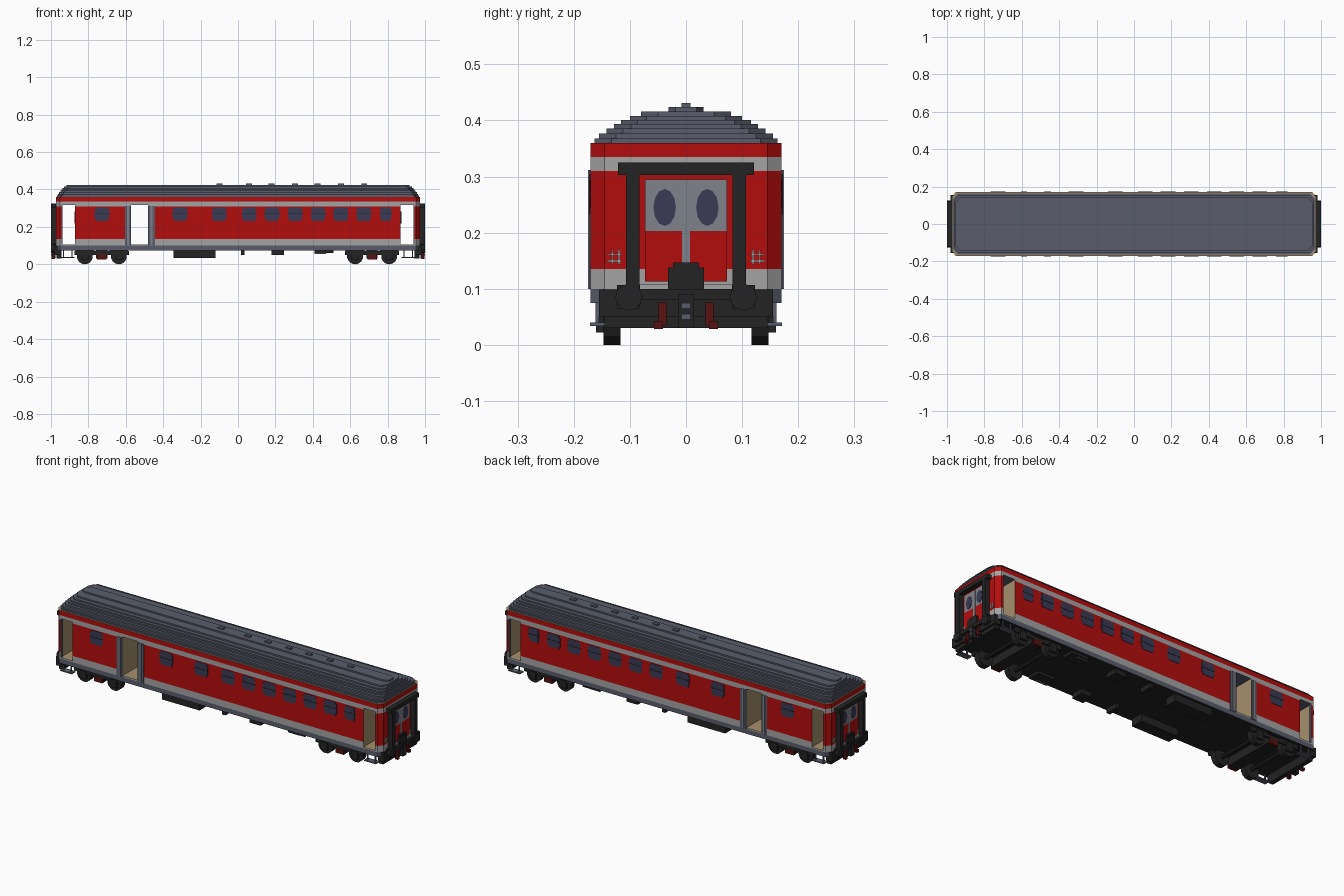
import bpy, bmesh
from math import pi
from mathutils import Matrix, Vector

cube = bpy.data.objects.get("Cube")
if cube:
    bpy.data.objects.remove(cube, do_unlink=True)


def material(name, r, g, b):
    m = bpy.data.materials.new(name)
    m.use_nodes = True
    m.diffuse_color = (r, g, b, 1)
    bsdf = next(n for n in m.node_tree.nodes if n.type == 'BSDF_PRINCIPLED')
    bsdf.inputs["Base Color"].default_value = (r, g, b, 1)
    return m


RED = material("red paint", 0.45, 0.004, 0.004)
LIGHT = material("light grey paint", 0.37, 0.37, 0.37)
SLATE = material("slate grey", 0.10, 0.11, 0.15)
BLACK = material("black iron", 0.017, 0.017, 0.018)
GLASS = material("dark glass", 0.042, 0.042, 0.09)
TAN = material("tan interior", 0.38, 0.28, 0.155)
DOOR = material("door grey", 0.21, 0.225, 0.255)
BROWN = material("dark red iron", 0.10, 0.006, 0.006)


def finish(name, bm, mats, rule=None):
    bmesh.ops.recalc_face_normals(bm, faces=bm.faces)
    bm.normal_update()
    if rule:
        for f in bm.faces:
            f.material_index = mats.index(rule(f.calc_center_median(), f.normal))
    me = bpy.data.meshes.new(name)
    bm.to_mesh(me)
    bm.free()
    for m in mats:
        me.materials.append(m)
    ob = bpy.data.objects.new(name, me)
    bpy.context.collection.objects.link(ob)
    return ob


def box(name, x, y, z, mat):
    """Box from three (low, high) ranges."""
    bm = bmesh.new()
    spans = [sorted(s) for s in (x, y, z)]
    mid = Vector([(a + b) / 2 for a, b in spans])
    size = [b - a for a, b in spans]
    bmesh.ops.create_cube(bm, size=1, matrix=Matrix.Translation(mid) @ Matrix.Diagonal(size + [1]))
    return finish(name, bm, [mat])


def cylinder(name, at, radius, depth, axis, mat, sides=12, stretch=1):
    bm = bmesh.new()
    turn = Matrix.Rotation(pi / 2, 4, axis)
    squash = Matrix.Diagonal((1, 1, stretch, 1))
    bmesh.ops.create_cone(bm, cap_ends=True, segments=sides, radius1=radius, radius2=radius,
                          depth=depth, matrix=Matrix.Translation(at) @ squash @ turn)
    return finish(name, bm, [mat])


def prism(name, outline, z, mats, rule=None, cuts=()):
    """Upright prism on a plan outline, sliced level at the cut heights."""
    bm = bmesh.new()
    face = bm.faces.new([bm.verts.new((px, py, z[0])) for px, py in outline])
    up = bmesh.ops.extrude_face_region(bm, geom=[face])
    bmesh.ops.translate(bm, vec=(0, 0, z[1] - z[0]),
                        verts=[v for v in up["geom"] if isinstance(v, bmesh.types.BMVert)])
    for c in cuts:
        bmesh.ops.bisect_plane(bm, geom=bm.verts[:] + bm.edges[:] + bm.faces[:],
                               plane_co=(0, 0, c), plane_no=(0, 0, 1))
    return finish(name, bm, mats, rule)


def octagon(hx, hy, cx, cy):
    quarter = [(hx, hy - cy), (hx - cx, hy)]
    right = [(a, -b) for a, b in reversed(quarter)] + quarter
    return right + [(-a, -b) for a, b in right]


# Livery rule: level bands outside, tan inside the vestibules
LIVERY = [RED, LIGHT, SLATE, BLACK, TAN]
BANDS = (0.1, 0.135, 0.31, 0.335)


def livery(c, n):
    if n.z < -0.5:
        return BLACK if c.z < 0.2 else SLATE
    if n.z > 0.5 or (abs(n.x) > 0.9 and abs(c.x) < 0.96):
        return TAN
    if c.z < BANDS[0]:
        return SLATE
    if c.z < BANDS[1] or BANDS[2] < c.z < BANDS[3]:
        return LIGHT
    return RED


# Body shell: floor, cornice and the closed sections between open doorways
L, W = 0.973, 0.17
FLOOR, HEAD = 0.107, 0.317
plan = octagon(L, W, 0.02, 0.025)
prism("floor_and_sole_bar", plan, (0.075, FLOOR), LIVERY, livery, BANDS[:1])
prism("cornice", plan, (HEAD, 0.36), LIVERY, livery, BANDS[3:])
for name, a, b in (("short_saloon", -0.872, -0.572), ("long_saloon", -0.48, 0.87)):
    prism(name, [(a, -W), (b, -W), (b, W), (a, W)], (FLOOR, HEAD), LIVERY, livery, BANDS[1:3])
for s, end in ((-1, "right"), (1, "left")):
    wall = [(s * 0.943, -W), (s * 0.953, -W), (s * L, -W + 0.025),
            (s * L, W - 0.025), (s * 0.953, W), (s * 0.943, W)]
    prism(end + "_end_wall", wall, (FLOOR, HEAD), LIVERY, livery, BANDS[1:3])

# Stepped roof: (top height, half width, half length)
base = 0.36
for i, (top, hy, hx) in enumerate([
        (0.368, 0.163, 0.968), (0.377, 0.155, 0.963), (0.386, 0.142, 0.957), (0.394, 0.128, 0.95),
        (0.401, 0.116, 0.944), (0.408, 0.1, 0.937), (0.416, 0.08, 0.93), (0.424, 0.031, 0.918)]):
    prism("roof_step_%d" % (i + 1), octagon(hx, hy, 0.025, min(0.03, hy * 0.4)), (base, top), [SLATE])
    base = top
for x in (-0.1, 0.06, 0.18, 0.305, 0.425, 0.55, 0.675):
    box("roof_vent", (x - 0.016, x + 0.016), (-0.008, 0.008), (0.422, 0.431), SLATE)

# Both long sides
WINDOWS = (-0.727, -0.31, -0.1, 0.06, 0.182, 0.305, 0.428, 0.55, 0.672, 0.79)
for s, side in ((-1, "front"), (1, "back")):
    for x in WINDOWS:
        w = 0.032 if x > 0.7 else 0.039
        box(side + "_window", (x - w + 0.006, x + w - 0.006), (s * W, s * (W + 0.002)), (0.232, 0.305), GLASS)
        box(side + "_window_middle", (x - w, x + w), (s * W, s * (W + 0.0015)), (0.245, 0.295), GLASS)
        box(side + "_window_transom", (x - w, x + w), (s * W, s * (W + 0.003)), (0.268, 0.272), BLACK)
    # Slid-open centre door leaves and their frame posts
    for a, b in ((-0.605, -0.572), (-0.48, -0.444)):
        box(side + "_door_leaf", (a, b), (s * W, s * (W + 0.003)), (0.1, 0.312), SLATE)
        m = (a + b) / 2
        box(side + "_door_post", (m - 0.005, m + 0.005), (s * W, s * (W + 0.005)), (0.1, 0.312), DOOR)
    # Equipment hung below the floor
    for name, a, b, z in (("battery_box", -0.345, -0.12, 0.035), ("small_bracket", 0.015, 0.035, 0.05),
                          ("valve_box", 0.18, 0.245, 0.05), ("air_tank", 0.41, 0.51, 0.06)):
        box(side + "_" + name, (a, b), (s * 0.09, s * 0.157), (z, 0.076), BLACK)
    box(side + "_tank_pipe", (0.41, 0.47), (s * 0.14, s * 0.15), (0.055, 0.06), SLATE)


# Bogies
for bx, end in ((-0.728, "right"), (0.717, "left")):
    for dx in (-0.091, 0.091):
        x = bx + dx
        cylinder(end + "_axle", (x, 0, 0.043), 0.01, 0.28, 'X', BLACK, 8)
        for s in (-1, 1):
            cylinder(end + "_wheel", (x, s * 0.132, 0.043), 0.043, 0.03, 'X', BLACK, 14)
            box(end + "_axle_box", (x - 0.02, x + 0.02), (s * 0.145, s * 0.16), (0.022, 0.065), BLACK)
            box(end + "_spring", (x - 0.05, x + 0.05), (s * 0.145, s * 0.155), (0.055, 0.076), BLACK)
    for s in (-1, 1):
        box(end + "_bogie_side", (bx - 0.145, bx + 0.145), (s * 0.147, s * 0.155), (0.05, 0.07), BLACK)
        box(end + "_brake_block", (bx - 0.025, bx + 0.025), (s * 0.14, s * 0.156), (0.025, 0.052), BROWN)
    box(end + "_bolster", (bx - 0.03, bx + 0.03), (-0.147, 0.147), (0.03, 0.076), BLACK)

# Both ends, mirrored along x
for s, end in ((-1, "right"), (1, "left")):
    def part(name, x, y, z, mat):
        return box(end + "_" + name, (s * x[0], s * x[1]), y, z, mat)

    # Gangway frame and end door
    part("gangway_top", (0.96, 1.0), (-0.121, 0.121), (0.303, 0.325), BLACK)
    part("gangway_sill", (0.96, 0.995), (-0.107, 0.107), (0.08, 0.1), BLACK)
    part("door_upper", (L, 0.976), (-0.073, 0.073), (0.203, 0.295), DOOR)
    part("door_lower", (L, 0.976), (-0.073, 0.073), (0.113, 0.203), RED)
    part("door_centre_post", (L, 0.978), (-0.007, 0.007), (0.113, 0.295), DOOR)
    part("door_sill", (L, 0.98), (-0.083, 0.083), (0.1, 0.108), LIGHT)
    part("coupler_cover", (L, 0.99), (-0.032, 0.032), (0.1, 0.138), BLACK)
    part("coupler_cover_top", (L, 0.988), (-0.023, 0.023), (0.138, 0.147), BLACK)
    # Headstock and coupling
    part("headstock", (0.945, 0.981), (-0.155, 0.155), (0.05, 0.099), BLACK)
    part("headstock_skirt", (0.945, 0.97), (-0.145, 0.145), (0.03, 0.05), BLACK)
    part("coupling_hook", (0.975, 0.998), (-0.014, 0.014), (0.03, 0.09), BLACK)
    for z in (0.05, 0.07):
        part("coupling_pin", (0.998, 1.0), (-0.007, 0.007), (z - 0.004, z + 0.004), SLATE)
    for t in (-1, 1):
        part("gangway_side", (0.96, 1.0), (t * 0.083, t * 0.107), (0.1, 0.303), BLACK)
        cylinder(end + "_door_window", (s * 0.976, t * 0.038, 0.245), 0.02, 0.004, 'Y', GLASS, 12, 1.65)
        part("buffer_block", (0.97, 0.99), (t * 0.082, t * 0.123), (0.065, 0.107), BLACK)
        cylinder(end + "_buffer", (s * 0.988, t * 0.102, 0.085), 0.024, 0.022, 'Y', BLACK)
        part("brake_hose", (0.98, 0.993), (t * 0.035, t * 0.049), (0.035, 0.076), BROWN)
        part("hose_end", (0.98, 0.996), (t * 0.041, t * 0.057), (0.028, 0.042), BROWN)
        # Lamp grid beside the gangway
        for d in (-0.009, 0.003):
            part("lamp_bar", (L, 0.976), (t * 0.115, t * 0.141), (0.157 + d, 0.16 + d), LIGHT)
            part("lamp_post", (L, 0.976), (t * (0.127 + d), t * (0.13 + d)), (0.143, 0.17), LIGHT)
        # Footsteps below the doorway
        part("step_tread", (0.875, 0.945), (t * 0.14, t * 0.171), (0.034, 0.04), SLATE)
        for x in (0.885, 0.93):
            part("step_hanger", (x, x + 0.006), (t * 0.155, t * 0.161), (0.034, 0.076), SLATE)
        part("door_jamb", (0.939, 0.943), (t * 0.155, t * W), (FLOOR, HEAD), SLATE)
        cylinder(end + "_partition_window", (s * 0.871, t * 0.04, 0.25), 0.02, 0.008, 'Y', GLASS, 12, 1.65)
